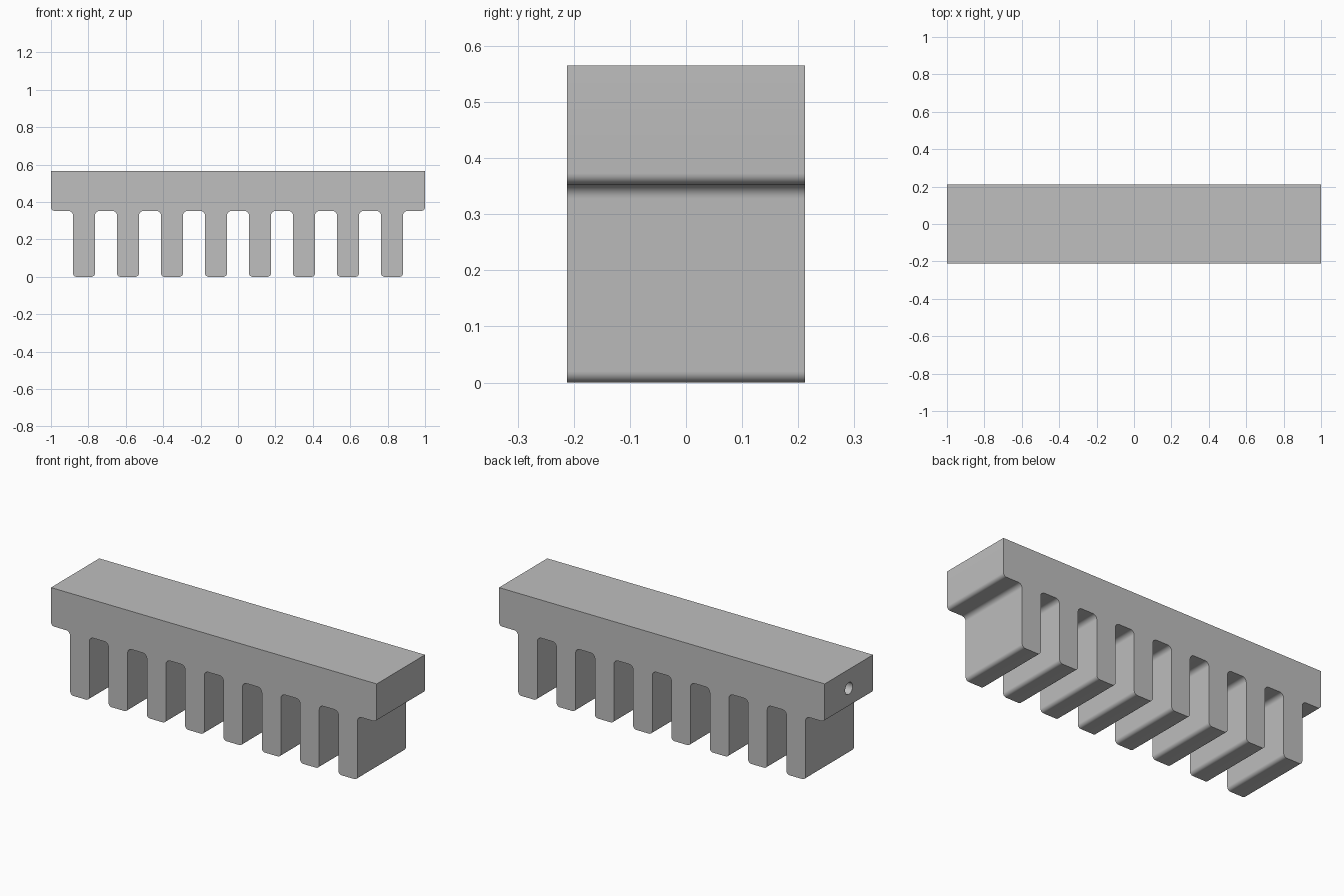
import bpy, bmesh, math
from mathutils import Vector

cube = bpy.data.objects.get("Cube")
if cube:
    bpy.data.objects.remove(cube, do_unlink=True)

U = 2 / 17                      # design module: the bar is 17 modules long
HALF_LENGTH, HALF_DEPTH = 1.0, 1.8 * U
TOP, UNDERSIDE = 4.8 * U, 3 * U
LEG_COUNT, PITCH, HALF_LEG = 8, 2 * U, U / 2
OUTER_R, INNER_R = 0.02, 0.025
HOLE_R, HOLE_DEPTH = 0.033, 0.25

grey = bpy.data.materials.new("plain grey")
grey.use_nodes = True
colour = (0.52, 0.52, 0.52, 1)
grey.diffuse_color = colour
grey.node_tree.nodes["Principled BSDF"].inputs["Base Color"].default_value = colour


def rounded_outline(corners, steps=6):
    """Replace each right-angled corner (x, z, radius) by a quarter arc."""
    points = []
    for i, (x, z, r) in enumerate(corners):
        here = Vector((x, z))
        if r == 0:
            points.append(here)
            continue
        before = (Vector(corners[i - 1][:2]) - here).normalized()
        after = (Vector(corners[(i + 1) % len(corners)][:2]) - here).normalized()
        for s in range(steps + 1):
            a = s / steps * math.pi / 2
            points.append(here + r * (before * (1 - math.sin(a)) + after * (1 - math.cos(a))))
    return points


# Comb profile: sharp top, rounded underside, legs with filleted roots
corners = [(HALF_LENGTH, TOP, 0), (-HALF_LENGTH, TOP, 0), (-HALF_LENGTH, UNDERSIDE, OUTER_R)]
for i in range(LEG_COUNT):
    x = (i - (LEG_COUNT - 1) / 2) * PITCH
    corners += [(x - HALF_LEG, UNDERSIDE, INNER_R), (x - HALF_LEG, 0, OUTER_R),
                (x + HALF_LEG, 0, OUTER_R), (x + HALF_LEG, UNDERSIDE, INNER_R)]
corners.append((HALF_LENGTH, UNDERSIDE, OUTER_R))

# Extrude the profile through the depth
bm = bmesh.new()
face = bm.faces.new([bm.verts.new((p.x, -HALF_DEPTH, p.y)) for p in rounded_outline(corners)])
result = bmesh.ops.extrude_face_region(bm, geom=[face])
bmesh.ops.translate(bm, vec=(0, 2 * HALF_DEPTH, 0),
                    verts=[v for v in result["geom"] if isinstance(v, bmesh.types.BMVert)])
bmesh.ops.recalc_face_normals(bm, faces=bm.faces)
mesh = bpy.data.meshes.new("comb_bar")
bm.to_mesh(mesh)
bm.free()
bar = bpy.data.objects.new("comb_bar", mesh)
bpy.context.collection.objects.link(bar)
mesh.materials.append(grey)

# Blind round hole in the right end
bpy.ops.mesh.primitive_cylinder_add(vertices=32, radius=HOLE_R, depth=2 * HOLE_DEPTH,
                                    location=(-HALF_LENGTH, 0, (TOP + UNDERSIDE) / 2),
                                    rotation=(0, math.pi / 2, 0))
cutter = bpy.context.object
cutter.name = "hole_cutter"
cutter.hide_render = True
cutter.data.materials.append(grey)

bpy.ops.object.select_all(action="DESELECT")
bar.select_set(True)
bpy.context.view_layer.objects.active = bar
hole = bar.modifiers.new("end_hole", "BOOLEAN")
hole.operation = "DIFFERENCE"
hole.solver = "EXACT"
hole.object = cutter
bpy.ops.object.modifier_apply(modifier=hole.name)
bpy.data.objects.remove(cutter, do_unlink=True)
bpy.ops.object.shade_smooth_by_angle(angle=math.radians(30))
